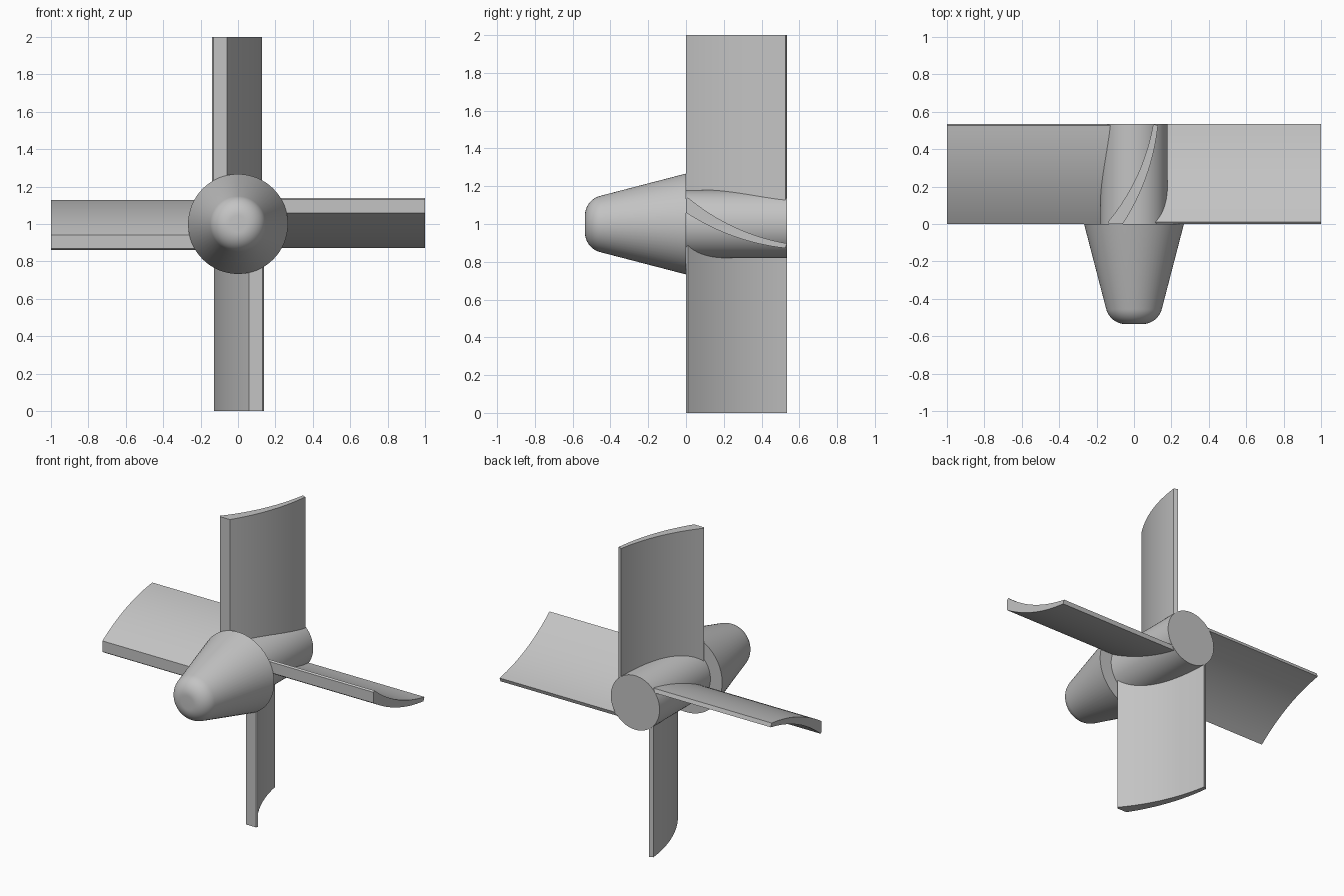
import bpy, bmesh, math
from mathutils import Vector, Matrix

if "Cube" in bpy.data.objects:
    bpy.data.objects.remove(bpy.data.objects["Cube"], do_unlink=True)

HALF = 0.535       # half of the total length along y
AXIS_Z = 1.0       # height of the spin axis

grey = bpy.data.materials.new("plain grey")
grey.use_nodes = True
grey.diffuse_color = (0.55, 0.55, 0.55, 1)
grey.node_tree.nodes["Principled BSDF"].inputs["Base Color"].default_value = grey.diffuse_color


def make_object(name, bm):
    bmesh.ops.recalc_face_normals(bm, faces=bm.faces)
    mesh = bpy.data.meshes.new(name)
    bm.to_mesh(mesh)
    bm.free()
    mesh.materials.append(grey)
    obj = bpy.data.objects.new(name, mesh)
    bpy.context.collection.objects.link(obj)
    bpy.ops.object.select_all(action="DESELECT")
    obj.select_set(True)
    bpy.context.view_layer.objects.active = obj
    bpy.ops.object.shade_smooth_by_angle(angle=math.radians(25))
    obj.location.z = AXIS_Z
    return obj


def lathe(name, profile, steps=64):
    """Revolve (radius, y) points about the y axis."""
    bm = bmesh.new()
    verts = [bm.verts.new((r, y, 0)) for r, y in profile]
    edges = [bm.edges.new(pair) for pair in zip(verts, verts[1:])]
    bmesh.ops.spin(bm, geom=verts + edges, cent=(0, 0, 0), axis=(0, 1, 0),
                   angle=math.tau, steps=steps, use_duplicate=False)
    bmesh.ops.remove_doubles(bm, verts=bm.verts, dist=0.0001)
    return make_object(name, bm)


def bowed(start, end, sag, steps=16):
    """Points on a shallow arc that bulges to the right of its chord."""
    a, b = Vector(start), Vector(end)
    side = Vector((b.y - a.y, a.x - b.x)).normalized()
    return [a.lerp(b, i / steps) + side * 4 * sag * (i / steps) * (1 - i / steps)
            for i in range(steps + 1)]


# Tapered nose cone with a rounded tip
fillet, centre_r, taper = 0.107, 0.045, math.radians(14.6)
tip = []
for i in range(13):
    a = taper + (math.pi / 2 - taper) * i / 12
    tip.append((centre_r + fillet * math.cos(a),
                -HALF + fillet - fillet * math.sin(a)))
lathe("nose_cone", [(0, 0), (0.267, 0)] + tip + [(0, -HALF)])

# Cylindrical hub behind the nose
lathe("hub", [(0, -0.02), (0.18, -0.02), (0.18, HALF), (0, HALF)])

# Four curved blades, thick at the leading edge and thin at the trailing edge
outer = bowed((-0.06, 0), (0.128, 0.526), 0.033)
inner = bowed((-0.14, 0.01), (0.103, HALF), 0.038)
section = outer + inner[::-1] + [Vector((-0.132, 0))]
for k, place in enumerate(("top", "right", "bottom", "left")):
    bm = bmesh.new()
    root = bm.faces.new([bm.verts.new((p.x, p.y, 0.08)) for p in section])
    grown = bmesh.ops.extrude_face_region(bm, geom=[root], use_keep_orig=True)
    for v in grown["geom"]:
        if isinstance(v, bmesh.types.BMVert):
            v.co.z = 1.0
    bmesh.ops.rotate(bm, verts=bm.verts, cent=(0, 0, 0),
                     matrix=Matrix.Rotation(k * math.pi / 2, 3, "Y"))
    # Names follow the model's own left (+x) and right (-x)
    side = {"right": "left", "left": "right"}.get(place, place)
    make_object(side + "_blade", bm)
